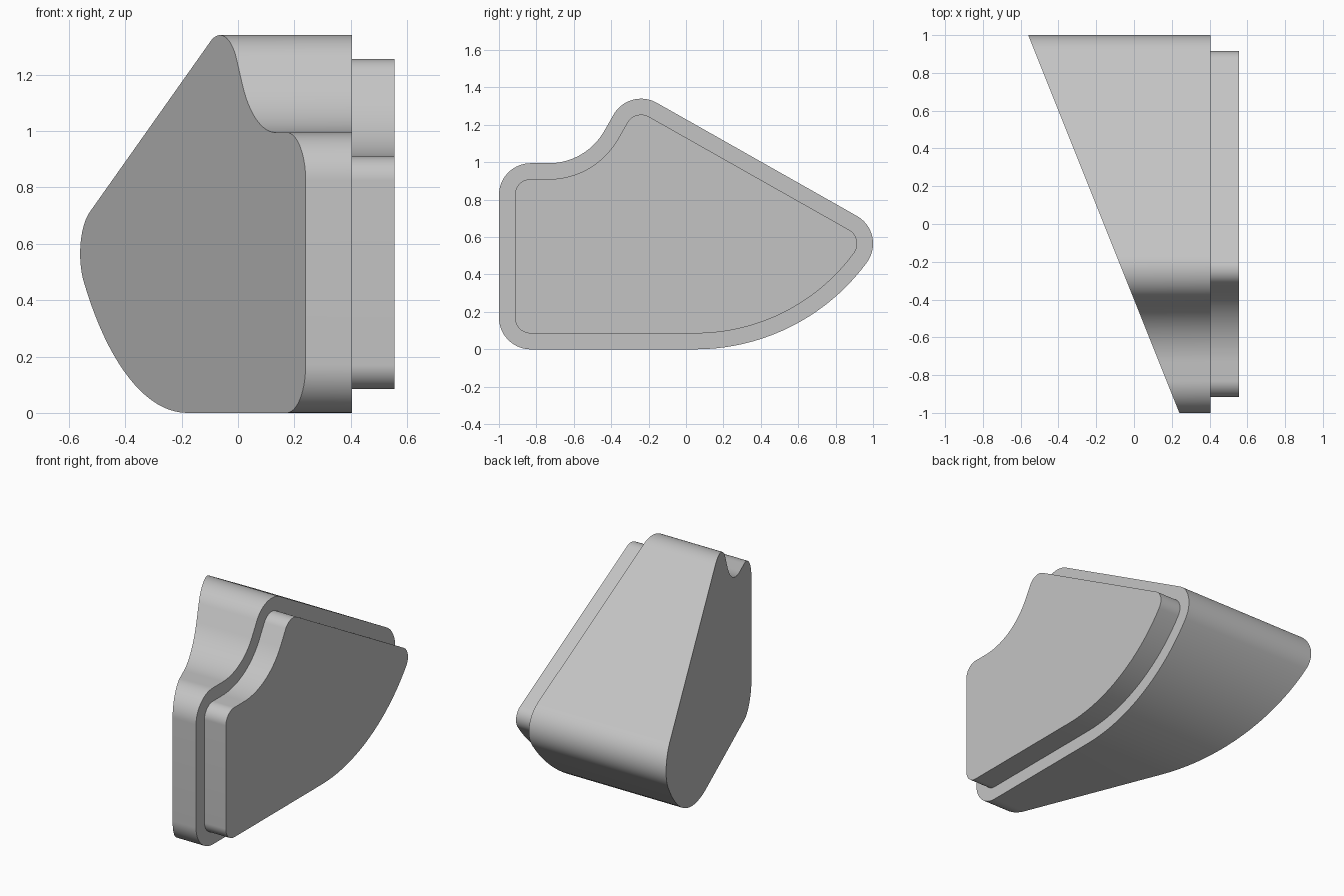
import bpy, bmesh, math

if "Cube" in bpy.data.objects:
    bpy.data.objects.remove(bpy.data.objects["Cube"])

grey = bpy.data.materials.new("plain grey")
grey.diffuse_color = (0.55, 0.55, 0.55, 1)
grey.use_nodes = True
grey.node_tree.nodes["Principled BSDF"].inputs["Base Color"].default_value = grey.diffuse_color

# Outline arcs in the y-z plane: centre y, centre z, radius, start, end (degrees), bend
ARCS = [
    (-0.83, 0.17, 0.17, 180, 270, 1),      # lower front corner
    (0.05, 1.138, 1.138, 270, 323.7, 1),   # swept underside
    (0.83, 0.565, 0.17, -36.3, 60.5, 1),   # rear nose
    (-0.24, 1.17, 0.17, 60.5, 150, 1),     # peak
    (-0.733, 1.335, 0.34, 330, 270, -1),   # hollow in front of the peak
    (-0.83, 0.825, 0.17, 90, 180, 1),      # upper front corner
]


def outline(inset):
    """Closed outline, moved inward by the inset."""
    pts = []
    for cy, cz, r, a0, a1, bend in ARCS:
        r -= bend * inset
        steps = 20
        for i in range(steps + 1):
            a = math.radians(a0 + (a1 - a0) * i / steps)
            p = (cy + r * math.cos(a), cz + r * math.sin(a))
            if not pts or math.dist(p, pts[-1]) > 0.003:
                pts.append(p)
    return pts


def prism(name, pts, left, right):
    """Solid between two x positions, each given as a function of y."""
    bm = bmesh.new()
    a = [bm.verts.new((left(y), y, z)) for y, z in pts]
    b = [bm.verts.new((right(y), y, z)) for y, z in pts]
    bm.faces.new(a)
    bm.faces.new(b)
    n = len(pts)
    for i in range(n):
        j = (i + 1) % n
        bm.faces.new((a[i], a[j], b[j], b[i]))
    bmesh.ops.recalc_face_normals(bm, faces=bm.faces)
    mesh = bpy.data.meshes.new(name)
    bm.to_mesh(mesh)
    bm.free()
    mesh.materials.append(grey)
    obj = bpy.data.objects.new(name, mesh)
    bpy.context.collection.objects.link(obj)
    bpy.ops.object.select_all(action='DESELECT')
    obj.select_set(True)
    bpy.context.view_layer.objects.active = obj
    bpy.ops.object.shade_smooth_by_angle(angle=math.radians(30))
    return obj


# Main body, cut by a slanted plane on its left side
prism("slanted_body", outline(0), lambda y: -0.16 - 0.4 * y, lambda y: 0.405)

# Smaller raised plate on the right side
prism("raised_plate", outline(0.085), lambda y: 0.405, lambda y: 0.555)
